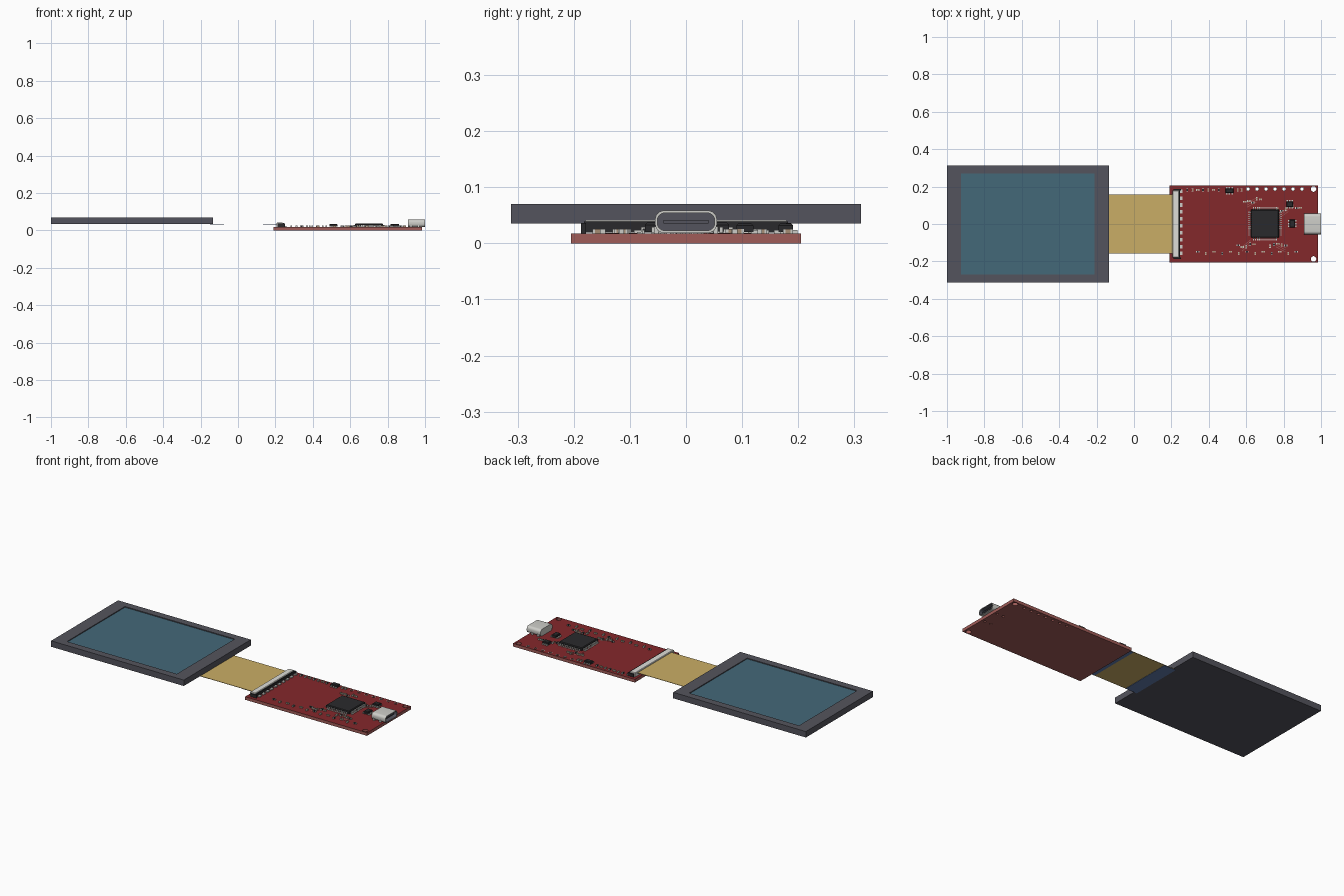
import bpy, bmesh, math, random
from mathutils import Matrix, Vector

if "Cube" in bpy.data.objects:
    bpy.data.objects.remove(bpy.data.objects["Cube"])

random.seed(4)


def mat(name, r, g, b):
    lin = [((c / 255 + 0.055) / 1.055) ** 2.4 if c > 10 else c / 255 / 12.92 for c in (r, g, b)]
    m = bpy.data.materials.new(name)
    m.diffuse_color = (*lin, 1)
    m.use_nodes = True
    m.node_tree.nodes["Principled BSDF"].inputs["Base Color"].default_value = m.diffuse_color
    return m


GREY = mat("dark grey housing", 84, 84, 93)
SCREEN = mat("teal glass", 68, 104, 121)
GOLD = mat("amber film", 202, 174, 102)
BLUE = mat("blue stiffener", 96, 122, 172)
RED = mat("red solder mask", 132, 40, 43)
CORE = mat("pale red board core", 160, 92, 88)
BLACK = mat("black plastic", 42, 42, 44)
METAL = mat("silver metal", 205, 205, 200)
WHITE = mat("off white plastic", 222, 222, 216)
TAN = mat("tan ceramic", 165, 140, 115)


def finish(name, bm, *mats):
    bmesh.ops.recalc_face_normals(bm, faces=bm.faces)
    me = bpy.data.meshes.new(name)
    bm.to_mesh(me)
    bm.free()
    for m in mats:
        me.materials.append(m)
    ob = bpy.data.objects.new(name, me)
    bpy.context.collection.objects.link(ob)
    return ob


def add_box(bm, x0, x1, y0, y1, z0, z1, index=0, bevel=0, turn=None):
    # turn = angle of rotation about the box's own centre
    c = Vector(((x0 + x1) / 2, (y0 + y1) / 2, (z0 + z1) / 2))
    m = Matrix.Translation(c) @ Matrix.Rotation(turn or 0, 4, 'Z') @ Matrix.Diagonal((x1 - x0, y1 - y0, z1 - z0, 1))
    vs = bmesh.ops.create_cube(bm, size=1, matrix=m)["verts"]
    faces = {f for v in vs for f in v.link_faces}
    for f in faces:
        f.material_index = index
    if bevel:
        es = [e for e in {e for v in vs for e in v.link_edges} if all(v.co.z > c.z for v in e.verts)]
        bmesh.ops.bevel(bm, geom=es, offset=bevel, segments=1, affect='EDGES')
    return faces


def boxes(name, rows, *mats):
    bm = bmesh.new()
    for r in rows:
        add_box(bm, *r)
    return finish(name, bm, *mats)


# Display housing with a recessed glass pane
bm = bmesh.new()
add_box(bm, -1, -0.135, -0.312, 0.312, 0.035, 0.07)
top = max(bm.faces, key=lambda f: f.calc_center_median().z)
bmesh.ops.inset_individual(bm, faces=[top], thickness=0.04)
rim = [v for v in top.verts]
for v in rim:
    v.co.x = -0.926 if v.co.x < -0.6 else -0.21
    v.co.y = math.copysign(0.27, v.co.y)
pit = bmesh.ops.extrude_discrete_faces(bm, faces=[top])["faces"][0]
for v in pit.verts:
    v.co.z -= 0.005
pit.material_index = 1
finish("display_panel", bm, GREY, SCREEN)

# Flat ribbon cable with stiffeners beneath both ends
boxes("ribbon_cable", [(-0.14, 0.215, -0.158, 0.158, 0.0335, 0.0355)], GOLD)
boxes("ribbon_stiffeners", [(-0.15, -0.075, -0.157, 0.157, 0.0318, 0.0335),
                            (0.135, 0.215, -0.157, 0.157, 0.0318, 0.0335)], BLUE)

# Circuit board: filled outline with drilled holes
TOP = 0.018
holes = [(0.96, s * 0.187, 0.015) for s in (-1, 1)]
holes += [(0.61 + 0.048 * i, 0.187, 0.008) for i in range(7)]
holes += [(x, s * 0.05, 0.007) for x in (0.925, 0.965) for s in (-1, 1)]
cu = bpy.data.curves.new("board_outline", 'CURVE')
cu.dimensions = '2D'
cu.fill_mode = 'BOTH'
cu.extrude = TOP / 2
loops = [[(0.19, -0.205), (0.985, -0.205), (0.985, 0.205), (0.19, 0.205)]]
for hx, hy, r in holes:
    loops.append([(hx + r * math.cos(a * math.tau / 16), hy + r * math.sin(a * math.tau / 16)) for a in range(16)])
for pts in loops:
    sp = cu.splines.new('POLY')
    sp.points.add(len(pts) - 1)
    for p, (x, y) in zip(sp.points, pts):
        p.co = (x, y, 0, 1)
    sp.use_cyclic_u = True
tmp = bpy.data.objects.new("board_outline", cu)
bpy.context.collection.objects.link(tmp)
bpy.context.view_layer.update()
me = bpy.data.meshes.new_from_object(tmp.evaluated_get(bpy.context.evaluated_depsgraph_get()))
bpy.data.objects.remove(tmp)
bm = bmesh.new()
bm.from_mesh(me)
bmesh.ops.remove_doubles(bm, verts=bm.verts, dist=1e-5)
bmesh.ops.translate(bm, verts=bm.verts, vec=(0, 0, TOP / 2))
bmesh.ops.recalc_face_normals(bm, faces=bm.faces)
for f in bm.faces:
    f.smooth = False
    f.material_index = 1 if f.normal.z > 0.9 else 0
finish("circuit_board", bm, CORE, RED)

# Metal rings around the header holes
bm = bmesh.new()
for hx, hy, r in holes[2:9]:
    rings = [[bm.verts.new((hx + q * math.cos(a * math.tau / 16), hy + q * math.sin(a * math.tau / 16), TOP + 0.0006))
              for a in range(16)] for q in (r, r + 0.003)]
    for a in range(16):
        b = (a + 1) % 16
        bm.faces.new((rings[0][a], rings[1][a], rings[1][b], rings[0][b]))
finish("header_hole_rings", bm, METAL)

# Ribbon connector: pale latch, dark back, side ears and solder pins
boxes("ribbon_connector", [
    (0.205, 0.24, -0.18, 0.18, 0.019, 0.042, 0, 0.003),
    (0.24, 0.246, -0.182, 0.182, 0.019, 0.039, 1),
    (0.212, 0.25, -0.187, -0.178, TOP, 0.036, 1),
    (0.212, 0.25, 0.178, 0.187, TOP, 0.036, 1)], WHITE, BLACK)
boxes("connector_pins", [(0.244, 0.259, -0.167 + 0.037 * i, -0.148 + 0.037 * i, TOP, 0.024)
                         for i in range(10)], METAL)

# Main chip with gull-wing pins on four sides
boxes("main_chip", [(0.625, 0.775, -0.073, 0.077, 0.021, 0.037, 0, 0.004)], BLACK)
bm = bmesh.new()
for side in range(4):
    before = set(bm.verts)
    for i in range(12):
        t = -0.0605 + 0.011 * i
        add_box(bm, 0.073, 0.081, t - 0.003, t + 0.003, 0.026, 0.029)
        add_box(bm, 0.079, 0.082, t - 0.003, t + 0.003, TOP, 0.029)
        add_box(bm, 0.080, 0.089, t - 0.003, t + 0.003, TOP, 0.0205)
    new = [v for v in bm.verts if v not in before]
    bmesh.ops.rotate(bm, verts=new, cent=(0, 0, 0), matrix=Matrix.Rotation(side * math.pi / 2, 3, 'Z'))
bmesh.ops.translate(bm, verts=bm.verts, vec=(0.7, 0.002, 0))
finish("main_chip_pins", bm, METAL)

# Small black packages with legs
bodies, legs = [], []
for x, y, w, h in ((0.51, 0.178, 0.042, 0.026), (0.833, 0.105, 0.036, 0.03), (0.846, 0.002, 0.03, 0.042)):
    bodies.append((x - w / 2, x + w / 2, y - h / 2, y + h / 2, 0.02, 0.035, 0, 0.003))
    for s in (-1, 1):
        for k in (-1, 0, 1):
            if w > h:
                cx, cy, a, b = x + k * w * 0.36, y + s * (h / 2 + 0.002), 0.004, 0.006
            else:
                cx, cy, a, b = x + s * (w / 2 + 0.002), y + k * h * 0.36, 0.006, 0.004
            legs.append((cx - a, cx + a, cy - b, cy + b, TOP, 0.024))
boxes("small_packages", bodies, BLACK)
boxes("small_package_legs", legs, METAL)

# Chip capacitors and resistors: body between two metal ends
spots = [(0.285 + 0.028 * i, 0.182, i % 3 != 2) for i in range(7)]
spots += [(0.555, 0.182, 1), (0.575, 0.182, 1)]
spots += [(0.34 + 0.044 * i, -0.148 - 0.01 * (i % 2), i % 2) for i in range(13)]
for cx, cy, n in ((0.645, 0.125, 5), (0.61, -0.115, 5), (0.78, -0.115, 5), (0.79, 0.07, 4), (0.88, 0.085, 3)):
    for i in range(n):
        spots.append((cx + (i - n / 2) * 0.021, cy + random.uniform(-0.012, 0.012), random.random() > 0.5))
rows = []
for n, (x, y, upright) in enumerate(spots):
    a = 0.009
    body = 1 if n % 3 else 2
    for lo, hi, idx, g in ((-a, -a / 2, 0, 0.0045), (-a / 2, a / 2, body, 0.0042), (a / 2, a, 0, 0.0045)):
        z1 = 0.026 if idx == 0 else 0.0257
        if upright:
            rows.append((x - g, x + g, y + lo, y + hi, TOP, z1, idx))
        else:
            rows.append((x + lo, x + hi, y - g, y + g, TOP, z1, idx))
boxes("chip_passives", rows, METAL, TAN, BLACK)

# Pale traces fanning out from the chip
rows = []
for cx, cy, ang in ((0.6, -0.115, 0.7), (0.785, -0.125, -0.5), (0.63, 0.115, 0.5), (0.8, 0.06, 0.6)):
    for k in range(3):
        y = cy + (k - 1) * 0.011
        rows.append((cx - 0.03, cx + 0.03, y - 0.0015, y + 0.0015, TOP, TOP + 0.0008, 0, 0, ang))
boxes("board_traces", rows, CORE)

# Charging port: rounded metal shell, hollow towards +x, with a tongue
bm = bmesh.new()
prof = []
for sy, sz, a0 in ((1, 1, 0), (-1, 1, 90), (-1, -1, 180), (1, -1, 270)):
    for k in range(7):
        a = math.radians(a0 + 15 * k)
        prof.append((sy * 0.039 + 0.016 * math.cos(a), 0.0385 + sz * 0.004 + 0.016 * math.sin(a)))


def ring(x, scale):
    return [bm.verts.new((x, y - scale * math.copysign(1, y) * min(1, abs(y) / 0.055),
                          z - scale * (z - 0.0385) / 0.02)) for y, z in prof]


rings = [ring(0.91, 0), ring(1.0, 0), ring(1.0, 0.004), ring(0.925, 0.004)]
for j, (p, q) in enumerate(zip(rings, rings[1:])):
    for i in range(len(prof)):
        k = (i + 1) % len(prof)
        bm.faces.new((p[i], p[k], q[k], q[i])).material_index = 1 if j == 2 else 0
bm.faces.new(rings[0])
bm.faces.new(rings[3]).material_index = 1
port = finish("charging_port_shell", bm, METAL, GREY)
bpy.context.view_layer.objects.active = port
port.select_set(True)
bpy.ops.object.shade_smooth_by_angle(angle=math.radians(40))
port.select_set(False)
boxes("charging_port_tongue", [(0.92, 0.99, -0.04, 0.04, 0.0355, 0.0415)], GREY)
boxes("charging_port_feet", [(x - 0.006, x + 0.006, s * 0.053 - 0.004, s * 0.053 + 0.004, 0.01, 0.03)
                             for x in (0.925, 0.965) for s in (-1, 1)], METAL)
